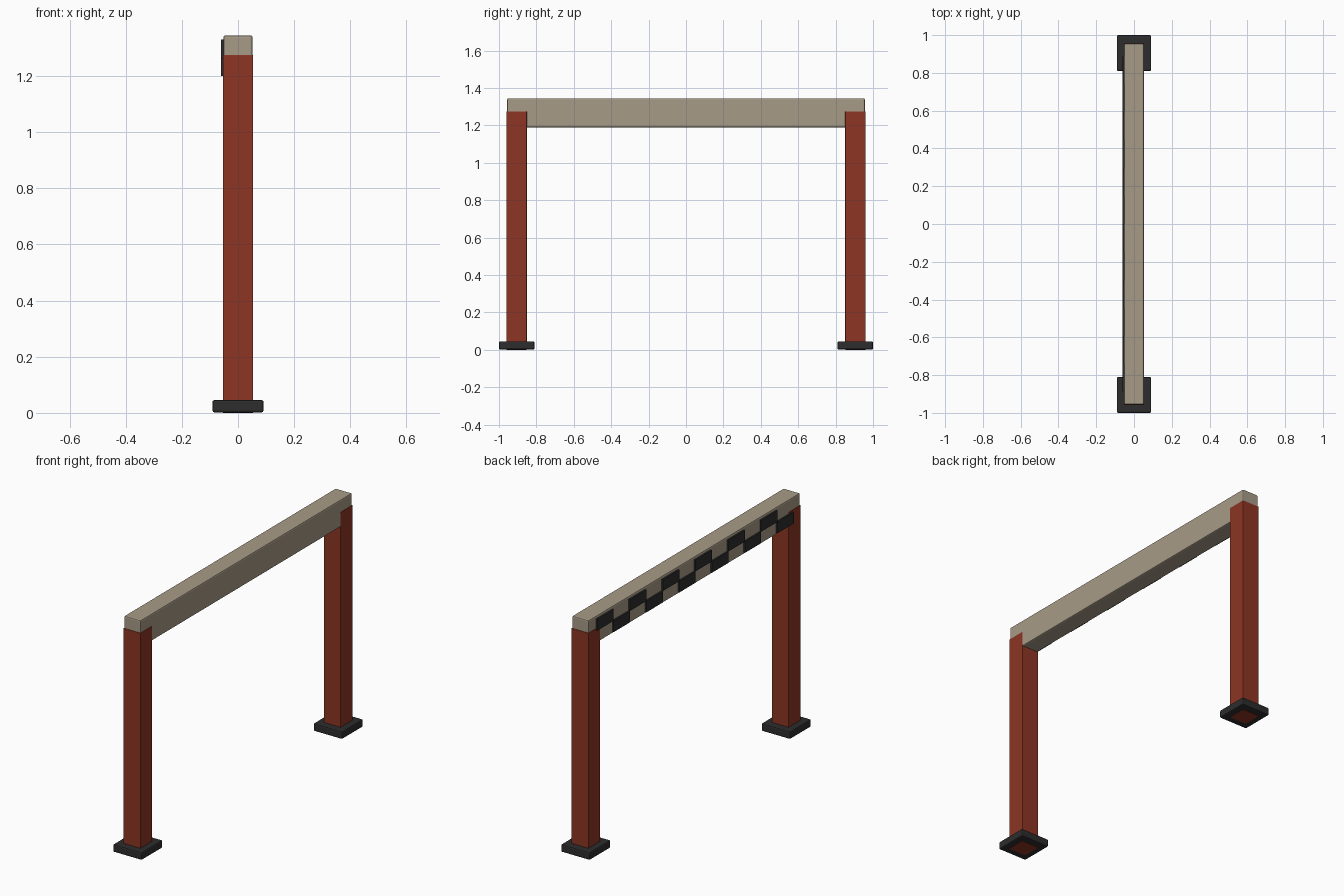
import bpy
import bmesh
from mathutils import Matrix, Vector

cube = bpy.data.objects.get("Cube")
if cube:
    bpy.data.objects.remove(cube, do_unlink=True)


def material(name, rgb):
    mat = bpy.data.materials.new(name)
    mat.use_nodes = True
    colour = (*rgb, 1.0)
    mat.diffuse_color = colour
    bsdf = next(n for n in mat.node_tree.nodes if n.type == "BSDF_PRINCIPLED")
    bsdf.inputs["Base Color"].default_value = colour
    return mat


tan = material("tan", (0.39, 0.33, 0.245))
brick_red = material("brick_red", (0.265, 0.036, 0.017))
charcoal = material("charcoal", (0.026, 0.026, 0.027))


def add_box(bm, low, high):
    low, high = Vector(low), Vector(high)
    matrix = Matrix.Translation((low + high) / 2) @ Matrix.Diagonal((*(high - low), 1))
    bmesh.ops.create_cube(bm, size=1, matrix=matrix)


def make_boxes(name, boxes, mat, bevel=0):
    bm = bmesh.new()
    for low, high in boxes:
        add_box(bm, low, high)
    mesh = bpy.data.meshes.new(name)
    bm.to_mesh(mesh)
    bm.free()
    mesh.materials.append(mat)
    obj = bpy.data.objects.new(name, mesh)
    bpy.context.collection.objects.link(obj)
    if bevel:
        mod = obj.modifiers.new("soft_edges", "BEVEL")
        mod.width = bevel
        mod.segments = 2
    return obj


# Posts and their foot plates at both ends
for name, y in (("front", -0.905), ("back", 0.905)):
    make_boxes(name + "_post", [((-0.054, y - 0.054, 0), (0.054, y + 0.054, 1.275))],
               brick_red, 0.002)
    make_boxes(name + "_foot", [((-0.091, y - 0.095, 0.002), (0.091, y + 0.095, 0.046))],
               charcoal, 0.007)

# Crossbeam
make_boxes("crossbeam", [((-0.052, -0.956, 1.19), (0.052, 0.956, 1.345))], tan, 0.007)

# Two alternating rows of dark check plates on the right side
columns, width, height = 12, 0.148, 0.065
checks = []
for i in range(columns):
    y = columns * width / 2 - (i + 1) * width
    z = 1.2 + height * (1 - i % 2)
    checks.append(((-0.061, y, z), (-0.0515, y + width, z + height)))
make_boxes("check_plates", checks, charcoal)
